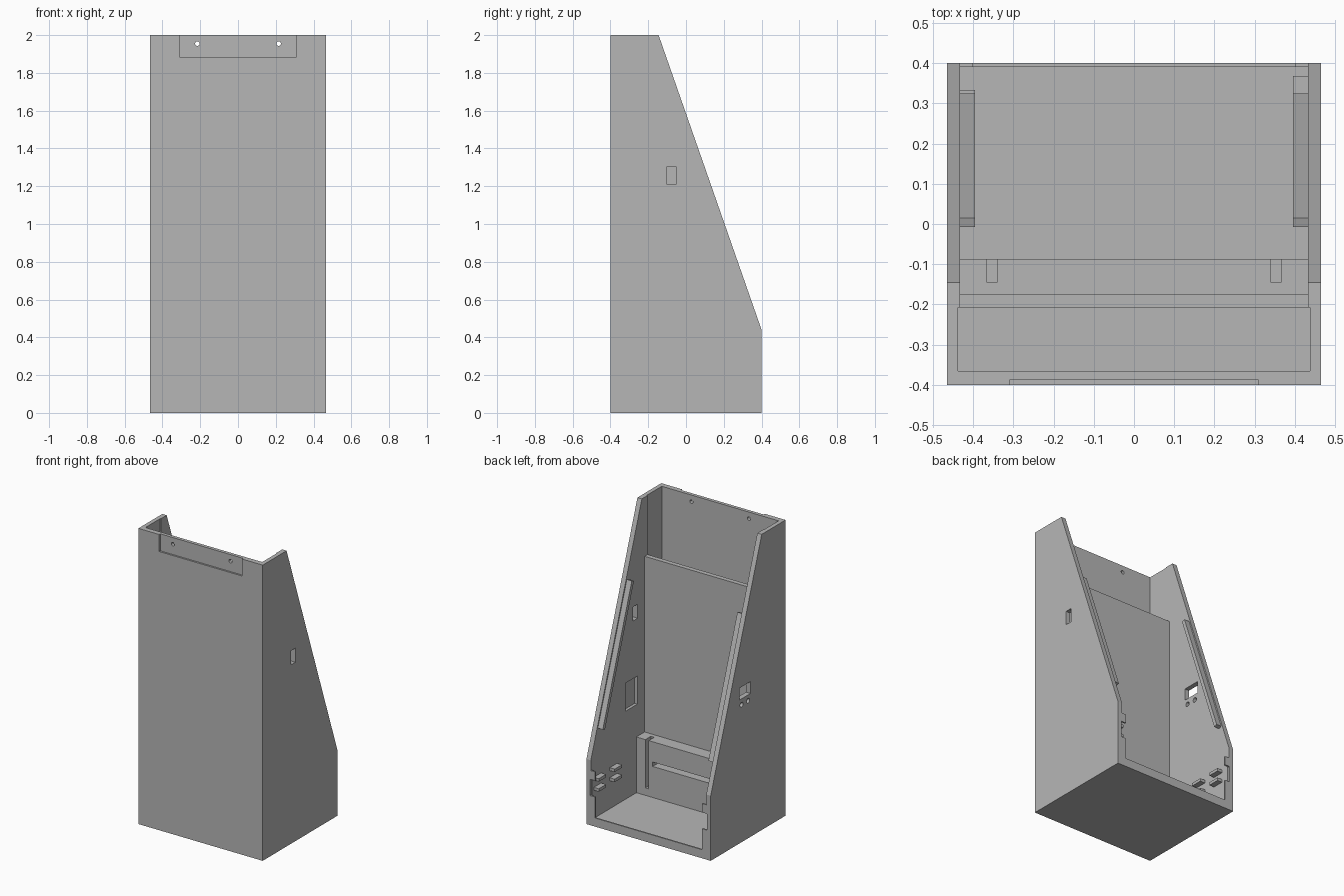
import bpy, bmesh
from mathutils import Matrix

cube = bpy.data.objects.get("Cube")
if cube:
    bpy.data.objects.remove(cube, do_unlink=True)

grey = bpy.data.materials.new("plain grey")
grey.use_nodes = True
grey.diffuse_color = (0.47, 0.47, 0.47, 1)
grey.node_tree.nodes["Principled BSDF"].inputs["Base Color"].default_value = grey.diffuse_color


def finish(name, bm):
    bmesh.ops.recalc_face_normals(bm, faces=bm.faces)
    mesh = bpy.data.meshes.new(name)
    bm.to_mesh(mesh)
    bm.free()
    mesh.materials.append(grey)
    obj = bpy.data.objects.new(name, mesh)
    bpy.context.collection.objects.link(obj)
    return obj


def prism(name, profile, x0, x1):
    """Extrude a (y, z) profile from x0 to x1."""
    bm = bmesh.new()
    face = bm.faces.new([bm.verts.new((x0, y, z)) for y, z in profile])
    out = bmesh.ops.extrude_face_region(bm, geom=[face])
    verts = [v for v in out["geom"] if isinstance(v, bmesh.types.BMVert)]
    bmesh.ops.translate(bm, verts=verts, vec=(x1 - x0, 0, 0))
    return finish(name, bm)


def box(name, x, y, z):
    return prism(name, [(y[0], z[0]), (y[1], z[0]), (y[1], z[1]), (y[0], z[1])], *x)


def rod(name, centre, radius, depth, axis):
    bm = bmesh.new()
    bmesh.ops.create_cone(bm, cap_ends=True, segments=24, radius1=radius,
                          radius2=radius, depth=depth)
    turn = Matrix.Rotation(1.5708, 4, "Y" if axis == "X" else "X")
    bm.transform(Matrix.Translation(centre) @ turn)
    return finish(name, bm)


def cut(obj, cutters):
    """Subtract the cutters and bake the result."""
    for c in cutters:
        c.hide_render = True
        mod = obj.modifiers.new("cut", "BOOLEAN")
        mod.operation, mod.solver, mod.object = "DIFFERENCE", "EXACT", c
    bpy.context.view_layer.update()
    graph = bpy.context.evaluated_depsgraph_get()
    mesh = bpy.data.meshes.new_from_object(obj.evaluated_get(graph))
    obj.modifiers.clear()
    obj.data = mesh
    for c in cutters:
        bpy.data.objects.remove(c, do_unlink=True)


W, IN, TOP = 0.465, 0.432, 2.1

# Sloped housing
housing = prism("housing", [(-.4, 0), (.4, 0), (.4, .44), (-.145, 2), (-.4, 2)], -W, W)
cuts = [
    # main cavity with a thin back lip, then the chamber behind the front wall
    prism("cavity", [(-.175, .035), (.39, .035), (.39, .37), (.5, .37),
                     (.5, TOP), (-.175, TOP)], -IN, IN),
    box("front_chamber", (-.437, .437), (-.365, -.207), (.035, TOP)),
    box("over_divider", (-IN, IN), (-.22, -.16), (1.6, TOP)),
    # lip opening and its side notches
    box("lip_opening", (-.4, .4), (.3, .5), (.058, .38)),
    box("lip_notches", (-.437, .437), (.385, .5), (.2, .31)),
    # recess in the upper front
    box("front_recess", (-.31, .31), (-.5, -.388), (1.885, TOP)),
    # side windows and inner pocket
    box("left_window", (.4, .5), (-.1, -.052), (1.21, 1.305)),
    box("left_pocket", (.4, .452), (-.097, .03), (.63, .82)),
    box("right_window", (-.5, -.4), (-.025, .095), (.97, 1.05)),
]
cuts += [rod("screw_hole", (x, -.38, 1.955), .012, .1, "Y") for x in (-.215, .215)]
cuts += [rod("button_hole", (-.45, y, .93), .016, .1, "X") for y in (0, .07)]
cut(housing, cuts)

# Low shelf against the divider, with slots
shelf = box("shelf", (-IN, IN), (-.175, -.087), (.035, .412))
slots = [box("slot", (min(s * .34, s * .365), max(s * .34, s * .365)),
             (-.145, 0), (.085, .5)) for s in (-1, 1)]
slots.append(box("long_slot", (-.31, .31), (-.145, 0), (.245, .275)))
cut(shelf, slots)

# Rails and small board clips on both side walls
rail = [(.015, 1.516), (.325, .629), (.302, .621), (-.008, 1.508)]
for side, label, clip_ys in ((1, "left", (.12, .29)), (-1, "right", (.09, .255))):
    xs = sorted((side * .395, side * IN))
    prism(label + "_rail", rail, *xs)
    for y in clip_ys:
        for z in (.235, .303):
            box(label + "_clip", xs, (y, y + .078), (z - .01, z + .01))
